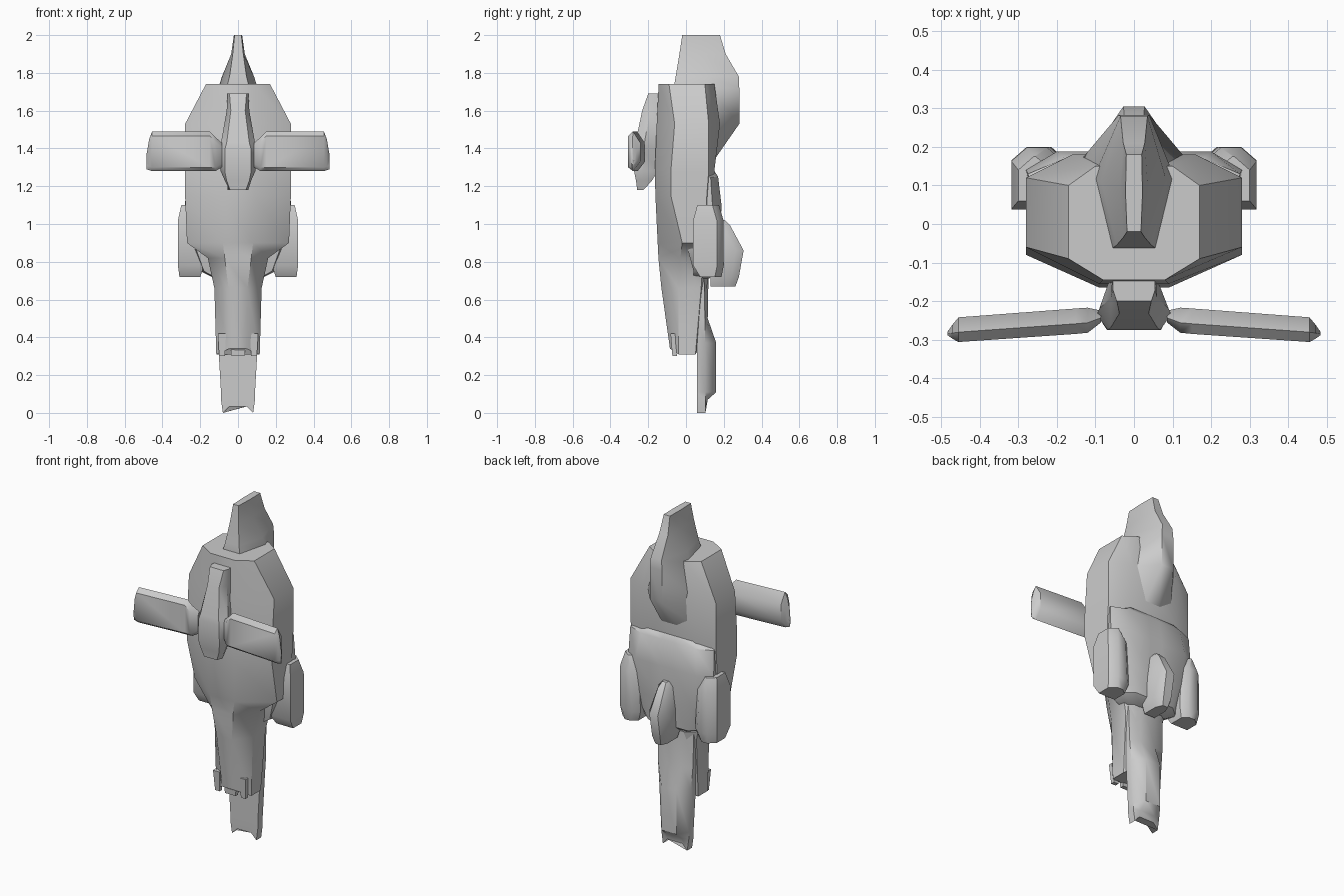
import bpy, bmesh


def finish(bm, name, angle=0.75):
    bmesh.ops.recalc_face_normals(bm, faces=bm.faces)
    me = bpy.data.meshes.new(name)
    bm.to_mesh(me)
    bm.free()
    ob = bpy.data.objects.new(name, me)
    bpy.context.collection.objects.link(ob)
    bpy.ops.object.select_all(action='DESELECT')
    ob.select_set(True)
    bpy.context.view_layer.objects.active = ob
    bpy.ops.object.shade_smooth_by_angle(angle=angle)
    return ob


def loft(name, rings, lift=None):
    """Skin a list of equal-length closed 3D rings; lift=(half width, height) notches the last ring."""
    bm = bmesh.new()
    loops = [[bm.verts.new(p) for p in ring] for ring in rings]
    n = len(loops[0])
    for a, b in zip(loops, loops[1:]):
        for i in range(n):
            j = (i + 1) % n
            bm.faces.new((a[i], a[j], b[j], b[i]))
    bm.faces.new(loops[0])
    bm.faces.new(loops[-1])
    if lift:
        for v in loops[-1]:
            if abs(v.co.x) < lift[0]:
                v.co.z += lift[1]
    return finish(bm, name)


def sym(z, half):
    """Horizontal ring mirrored across x = 0 from its right half, front to back."""
    right = [(x, y, z) for x, y in half]
    return right + [(-x, y, z) for x, y, z in reversed(right)]


def pair(name, rings):
    for side, s in (("right", 1), ("left", -1)):
        loft(f"{side}_{name}", [[(s * x, y, z) for x, y, z in r] for r in rings])


# robed body: z, front half width, front y, half width, side y front/back, back half width, back y
body = [
    (1.74, .08, -.145, .17, -.09, .10, .10, .15),
    (1.53, .09, -.155, .28, -.06, .12, .16, .18),
    (1.28, .09, -.165, .28, -.08, .12, .17, .15),
    (1.15, .09, -.162, .28, -.08, .11, .17, .15),
    (.90, .08, -.150, .27, -.02, .10, .17, .14),
    (.82, .07, -.146, .16, -.03, .09, .12, .13),
    (.66, .05, -.130, .125, -.04, .08, .08, .11),
    (.31, .045, -.085, .115, -.04, .05, .07, .07),
]
loft("body", [sym(z, [(fw, yf), (w, a), (w, b), (bw, yb)])
              for z, fw, yf, w, a, b, bw, yb in body], lift=(.08, .03))

# front flap teeth
for i, x in enumerate((-.085, 0, .085)):
    loft(f"flap_tooth_{i}", [[(x + sx * w, y + sy * .012, z) for sx, sy in
                              ((-1, -1), (1, -1), (1, 1), (-1, 1))]
                             for z, w, y in ((.42, .045 if x == 0 else .022, -.07),
                                             (.30, .035 if x == 0 else .015, -.06))])

# tall crest / hood: z, front half width, front y, half width, mid y, back half width, back y
crest = [
    (2.0, .018, -.02, .022, .08, .02, .18),
    (1.90, .028, -.035, .036, .09, .028, .21),
    (1.78, .045, -.055, .085, .11, .035, .28),
    (1.72, .06, -.065, .105, .12, .04, .282),
    (1.53, .06, -.05, .16, .14, .04, .282),
    (1.34, .05, 0, .16, .11, .05, .15),
]
loft("crest", [sym(z, [(fw, yf), (w, ym), (bw, yb)])
               for z, fw, yf, w, ym, bw, yb in crest])

# hip block behind the waist: z, half width, front y, side y, back half width, back y
hips = [(1.28, .21, .04, .10, .15, .15), (1.25, .275, .02, .13, .18, .17),
        (1.10, .28, .02, .14, .20, .188), (.90, .26, .0, .13, .17, .18),
        (.75, .20, .04, .11, .13, .17), (.71, .12, .04, .09, .08, .12)]
loft("hips", [sym(z, [(w * .9, yf), (w, ys), (bw, yb), (.04, yb)])
              for z, w, yf, ys, bw, yb in hips])

# side pods: z, inner x, outer x, front y, back y
pods = [(1.10, .22, .300, .06, .175), (1.02, .19, .318, .038, .198),
        (.78, .18, .318, .038, .20), (.72, .20, .31, .075, .188)]
pair("pod", [[(x0, f, z), (x1, f, z), (x1, b - .035, z), (x1 - .04, b, z),
              (x0 + .035, b, z), (x0, b - .03, z)] for z, x0, x1, f, b in pods])

# rear pod
loft("rear_pod", [sym(z, [(w, .13), (w, b - .04), (w * .5, b)])
                  for z, w, b in ((1.02, .025, .205), (.99, .042, .235),
                                  (.86, .055, .305), (.72, .052, .28), (.67, .035, .262))])

# lower tail with a ridge down the back
tail = [(.78, .12, .05, .12), (.50, .115, .055, .115), (.37, .105, .057, .16),
        (.11, .09, .057, .16), (.07, .09, .057, .115), (0, .08, .058, .105)]
loft("tail", [sym(z, [(.045, f), (w, f), (w, f + .045), (.05, b)])
              for z, w, f, b in tail], lift=(.06, .035))

# central knot of the chest fan: z, front half width, half width, front y, side y, back y
knot = [(1.69, .045, .055, -.20, -.17, -.12), (1.60, .038, .06, -.232, -.19, -.12),
        (1.43, .06, .09, -.268, -.22, -.13), (1.40, .068, .096, -.275, -.235, -.14),
        (1.28, .07, .092, -.275, -.23, -.15), (1.23, .06, .07, -.265, -.225, -.18),
        (1.18, .042, .046, -.258, -.24, -.225)]
loft("chest_knot", [sym(z, [(fw, f), (w, s), (.055, b)])
                    for z, fw, w, f, s, b in knot])

# blades either side: x, front y, back y, bottom z, top z
blade = [(.085, -.255, -.225, 1.30, 1.43), (.12, -.282, -.217, 1.28, 1.46),
         (.15, -.285, -.219, 1.28, 1.49), (.455, -.306, -.242, 1.28, 1.49),
         (.47, -.298, -.26, 1.285, 1.45), (.484, -.288, -.28, 1.29, 1.37)]
pair("blade", [[(x, f, b + .02), (x, f, t - .025), (x, f + (k - f) * .4, t),
                (x, k, t - .06), (x, k, b + .05), (x, f + (k - f) * .4, b)]
               for x, f, k, b, t in blade])
